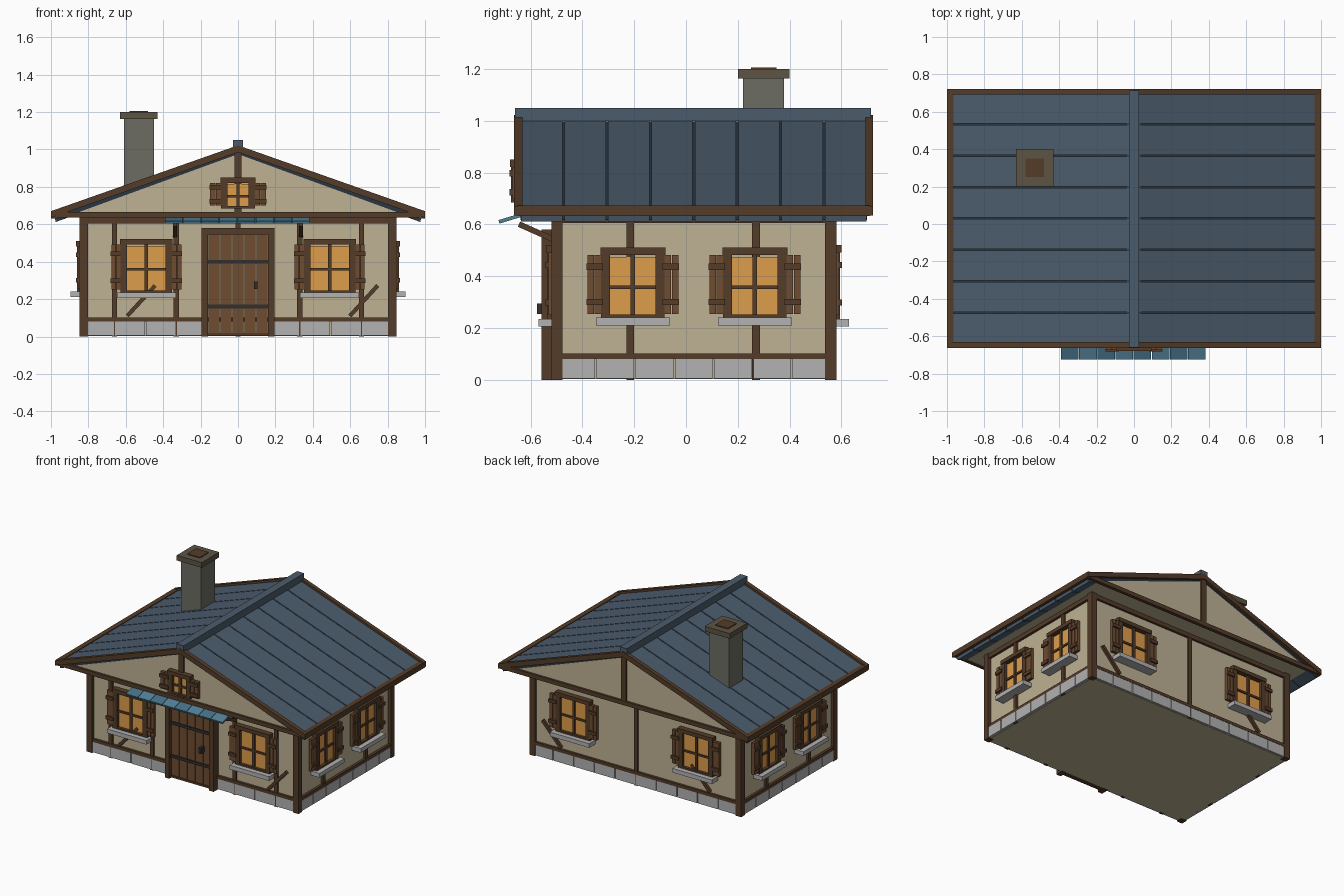
import bpy, bmesh, math
from mathutils import Matrix, Vector

if "Cube" in bpy.data.objects:
    bpy.data.objects.remove(bpy.data.objects["Cube"])

def mat(name, r, g, b):
    lin = lambda c: ((c / 255 + 0.055) / 1.055) ** 2.4
    m = bpy.data.materials.new(name)
    m.diffuse_color = (lin(r), lin(g), lin(b), 1)
    m.use_nodes = True
    m.node_tree.nodes["Principled BSDF"].inputs["Base Color"].default_value = m.diffuse_color
    return m

WALL = mat("plaster", 190, 178, 148)
WOOD = mat("timber", 84, 60, 41)
PLANK = mat("plank", 110, 76, 49)
GLASS = mat("lit_glass", 222, 157, 75)
STONE = mat("stone", 178, 178, 178)
ROOF = mat("roof_slate", 75, 92, 108)
SEAM = mat("roof_seam", 42, 54, 66)
AWN = [mat("awning_a", 70, 112, 134), mat("awning_b", 82, 128, 150)]
IRON = mat("iron", 50, 46, 44)
CHIM = mat("chimney_stone", 108, 108, 99)
CAP = mat("chimney_cap", 92, 83, 68)
YC = 0.03                       # middle of the house in y
FRONT, BACK, SIDE = -0.50, 0.56, 0.825

def finish(name, bm, m):
    bmesh.ops.recalc_face_normals(bm, faces=bm.faces)
    me = bpy.data.meshes.new(name)
    bm.to_mesh(me)
    bm.free()
    me.materials.append(m)
    ob = bpy.data.objects.new(name, me)
    bpy.context.collection.objects.link(ob)
    return ob

def boxes(name, m, items, M=Matrix()):
    """One object made of boxes given as (x0, x1, y0, y1, z0, z1)."""
    bm = bmesh.new()
    for x0, x1, y0, y1, z0, z1 in items:
        T = Matrix.Translation(((x0 + x1) / 2, (y0 + y1) / 2, (z0 + z1) / 2))
        S = Matrix.Diagonal((abs(x1 - x0), abs(y1 - y0), abs(z1 - z0), 1))
        bmesh.ops.create_cube(bm, size=1, matrix=M @ T @ S)
    return finish(name, bm, m)

def prisms(name, m, profiles, spans):
    """Extrude x-z profiles along y over each span."""
    bm = bmesh.new()
    for pts in profiles:
        for y0, y1 in spans:
            f = bm.faces.new([bm.verts.new((x, y0, z)) for x, z in pts])
            g = bmesh.ops.extrude_face_region(bm, geom=[f])["geom"]
            bmesh.ops.translate(bm, vec=(0, y1 - y0, 0),
                                verts=[v for v in g if isinstance(v, bmesh.types.BMVert)])
    return finish(name, bm, m)

def both(pts):
    return [pts, [(-x, z) for x, z in pts]]

def window(name, M, w, z0, z1, sw, sill=True):
    """Window facing local -y: glass, frame, bars, shutters, sill."""
    h, t = w / 2, 0.035
    boxes(name + "_glass", GLASS, [(-h + t, h - t, -0.015, 0.01, z0, z1 - t)], M)
    zm = (z0 + z1 - t) / 2
    boxes(name + "_frame", WOOD, [
        (-h, -h + t, -0.035, 0, z0, z1), (h - t, h, -0.035, 0, z0, z1),
        (-h - 0.003, h + 0.003, -0.04, 0, z1 - 0.028, z1),
        (-h, h, -0.035, 0, z0, z0 + 0.012),
        (-0.009, 0.009, -0.026, 0, z0, z1 - 0.02),
        (-h + t, h - t, -0.024, 0, zm - 0.007, zm + 0.007)], M)
    sh, bat = [], []
    a, b = z0 + 0.015, z1 - 0.028
    for s in (-1, 1):
        for k in range(2):
            u = h + k * sw / 2
            sh.append((s * u, s * (u + sw / 2 - 0.003), -0.03, -0.008, a, b))
        for f in (0.2, 0.8):
            z = a + f * (b - a)
            bat.append((s * (h - 0.008), s * (h + sw), -0.042, -0.028, z - 0.012, z + 0.012))
    boxes(name + "_shutters", PLANK, sh, M)
    boxes(name + "_battens", WOOD, bat, M)
    if sill:
        boxes(name + "_sill", STONE, [(-h - 0.02, h + 0.02, -0.07, 0, z0 - 0.03, z0)], M)

def place(x, y, deg):
    return Matrix.Translation((x, y, 0)) @ Matrix.Rotation(math.radians(deg), 4, 'Z')

# walls
boxes("walls", WALL, [(-SIDE, SIDE, FRONT, BACK, 0.003, 0.66)])

# stone footing
st = []
for i in range(10):
    x = -SIDE + i * 0.165
    if not 3 < i < 6:
        st.append((x + 0.003, x + 0.162, FRONT - 0.015, FRONT + 0.02, 0.005, 0.08))
    st.append((x + 0.003, x + 0.162, BACK - 0.02, BACK + 0.015, 0.005, 0.08))
for i in range(7):
    y = FRONT + i * 1.06 / 7
    for s in (-1, 1):
        st.append((s * (SIDE - 0.02), s * (SIDE + 0.02), y + 0.003, y + 0.148, 0.005, 0.08))
boxes("stone_footing", STONE, st)

# timber framing
posts = [(s * 0.802, s * 0.847, y - 0.022, y + 0.022, 0, 0.64)
         for s in (-1, 1) for y in (FRONT + 0.002, BACK - 0.002)]
boxes("corner_posts", WOOD, posts)
rails = []
for z0, z1 in ((0.08, 0.102), (0.605, 0.635)):
    rails += [(-0.83, 0.83, FRONT - 0.017, FRONT, z0, z1), (-0.83, 0.83, BACK, BACK + 0.017, z0, z1)]
    rails += [(s * SIDE, s * (SIDE + 0.018), FRONT, BACK, z0, z1) for s in (-1, 1)]
boxes("rails", WOOD, rails)
studs = [(x - 0.014, x + 0.014, FRONT - 0.014, FRONT, 0.0, 0.61) for x in (-0.66, -0.33, 0.33, 0.66)]
studs += [(-0.014, 0.014, FRONT - 0.014, FRONT, 0.55, 0.61),
          (-0.014, 0.014, BACK, BACK + 0.014, 0.0, 0.61)]
studs += [(s * SIDE, s * (SIDE + 0.014), y - 0.015, y + 0.015, 0.0, 0.61)
          for s in (-1, 1) for y in (-0.215, 0.27)]
boxes("studs", WOOD, studs)
prisms("braces", WOOD,
       [[(x, 0.117), (x + 0.016, 0.103), (x + 0.165, 0.265), (x + 0.149, 0.28)] for x in (-0.6, 0.59)],
       [(FRONT - 0.018, FRONT), (BACK, BACK + 0.018)])

# windows
for s, tag in ((-1, "left"), (1, "right")):
    window("front_window_" + tag, place(s * 0.49, FRONT, 0), 0.275, 0.235, 0.52, 0.053)
    window("back_window_" + tag, place(s * 0.49, BACK, 180), 0.275, 0.235, 0.52, 0.053)
    for y, n in ((-0.205, "a"), (0.266, "b")):
        window(f"side_window_{tag}_{n}", place(s * SIDE, y, s * 90), 0.245, 0.24, 0.51, 0.056)
window("gable_window", place(0, -0.64, 0), 0.18, 0.685, 0.85, 0.063, sill=False)

# door
boxes("door_frame", WOOD, [(-0.195, -0.16, -0.557, FRONT, 0, 0.58), (0.16, 0.195, -0.557, FRONT, 0, 0.58),
                           (-0.195, 0.195, -0.557, FRONT, 0.545, 0.58), (-0.16, 0.16, -0.54, FRONT, 0.005, 0.02)])
boxes("door_planks", PLANK, [(-0.16 + i * 0.064 + 0.002, -0.16 + i * 0.064 + 0.062, -0.535, FRONT, 0.02, 0.545)
                             for i in range(5)])
boxes("door_hinges", IRON, [(-0.16, 0.16, -0.543, -0.53, z - 0.01, z + 0.01) for z in (0.16, 0.40)])
boxes("door_handle", IRON, [(0.085, 0.105, -0.575, -0.53, 0.255, 0.295)])

# awning over the door
tilt = Matrix.Translation((0, -0.72, 0.603)) @ Matrix.Rotation(math.radians(17), 4, 'X')
for k in (0, 1):
    boxes("awning_tiles_" + "ab"[k], AWN[k],
          [(-0.39 + i * 0.097, -0.39 + i * 0.097 + 0.094, 0, 0.22, 0, 0.014) for i in range(k, 8, 2)], tilt)
strut = Matrix.Translation((0, -0.645, 0.60)) @ Matrix.Rotation(math.radians(-24), 4, 'X')
boxes("awning_brackets", WOOD, [(s * 0.325, s * 0.347, 0, 0.15, -0.01, 0.012) for s in (-1, 1)], strut)

# attic with gables
prisms("gables", WALL, [[(-0.92, 0.64), (0.92, 0.64), (0, 0.975)]], [(-0.64, 0.70)])
boxes("gable_ties", WOOD, [(-0.975, 0.975, y - 0.012, y + 0.012, 0.635, 0.665) for y in (-0.643, 0.703)])
boxes("king_posts", WOOD, [(-0.02, 0.02, y - 0.01, y + 0.01, 0.65, 0.99) for y in (-0.643, 0.703)])

# roof
prisms("roof_underlay", SEAM, both([(0, 0.998), (0.975, 0.655), (0.97, 0.617), (0, 0.955)]), [(-0.638, 0.698)])
step = 1.342 / 8
prisms("roof_panels", ROOF, both([(0, 1.006), (0.985, 0.66), (0.975, 0.612), (0, 0.962)]),
       [(-0.641 + i * step + 0.004, -0.641 + (i + 1) * step - 0.004) for i in range(8)])
prisms("barge_boards", WOOD, both([(0, 1.022), (1, 0.67), (1, 0.635), (0, 0.985)]),
       [(-0.663, -0.632), (0.692, 0.721)])
boxes("eave_boards", WOOD, [(s * 0.965, s, -0.65, 0.71, 0.632, 0.672) for s in (-1, 1)])
boxes("ridge_cap", ROOF, [(-0.028, 0.028, -0.66, 0.715, 1.0, 1.05)])

# chimney
boxes("chimney", CHIM, [(-0.61, -0.45, 0.22, 0.378, 0.75, 1.17)])
boxes("chimney_cap", CAP, [(-0.63, -0.43, 0.2, 0.4, 1.163, 1.2)])
boxes("chimney_flue", WOOD, [(-0.58, -0.48, 0.25, 0.35, 1.19, 1.206)])
